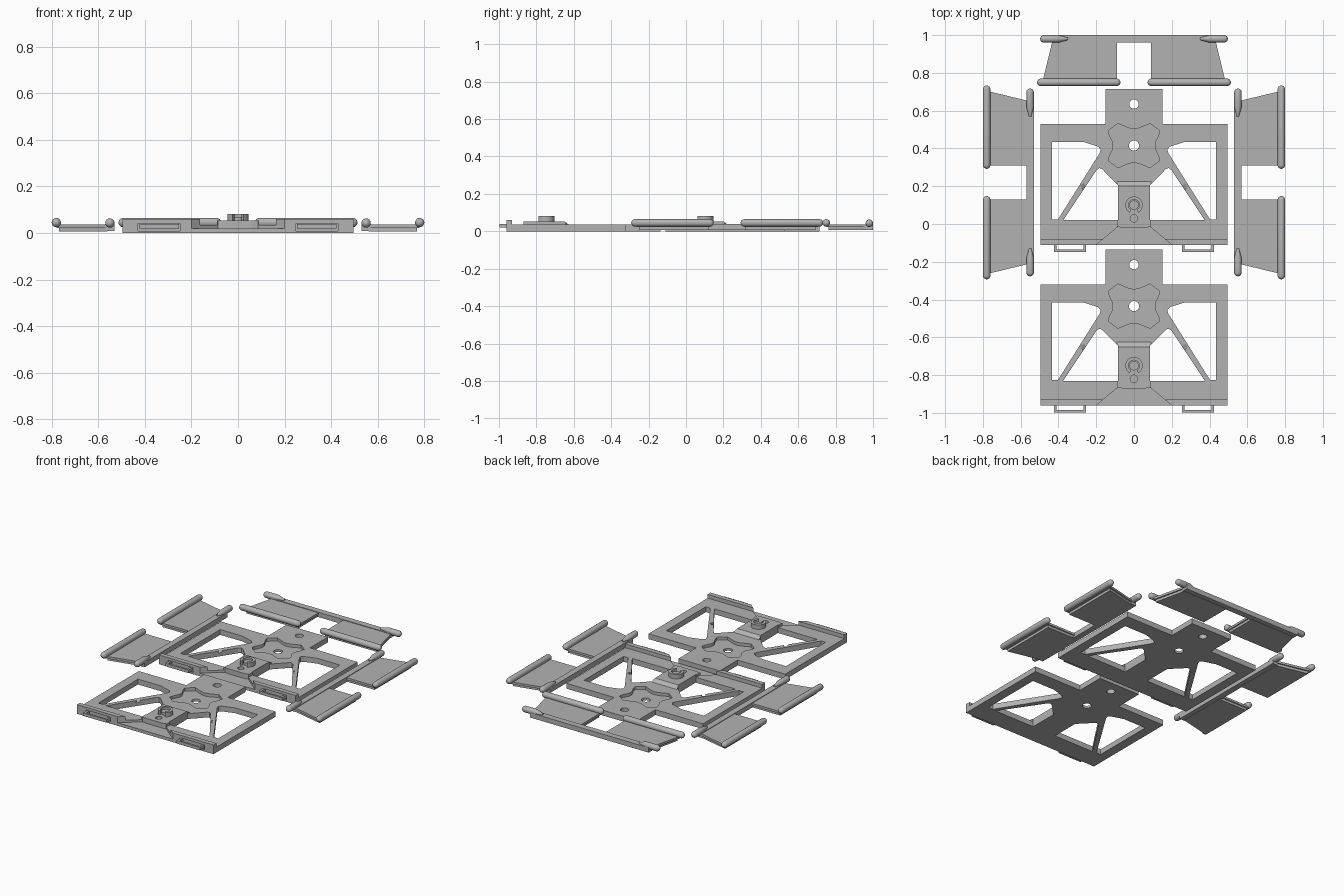
import bpy, bmesh, math
from mathutils import Matrix, Vector

if "Cube" in bpy.data.objects:
    bpy.data.objects.remove(bpy.data.objects["Cube"])

GREY = bpy.data.materials.new("light_grey")
GREY.diffuse_color = (0.45, 0.45, 0.45, 1)
GREY.use_nodes = True
GREY.node_tree.nodes["Principled BSDF"].inputs["Base Color"].default_value = GREY.diffuse_color


def finish(name, bm, smooth=False):
    bmesh.ops.recalc_face_normals(bm, faces=bm.faces)
    me = bpy.data.meshes.new(name)
    bm.to_mesh(me)
    bm.free()
    me.materials.append(GREY)
    ob = bpy.data.objects.new(name, me)
    bpy.context.collection.objects.link(ob)
    if smooth:
        activate(ob)
        bpy.ops.object.shade_smooth_by_angle(angle=math.radians(35))
    return ob


def activate(ob):
    bpy.ops.object.select_all(action='DESELECT')
    ob.select_set(True)
    bpy.context.view_layer.objects.active = ob


def add_prism(bm, pts, lo, hi, axis='z'):
    """Extrude a flat outline along z, or a (y, z) profile along x."""
    put = (lambda p, h: (p[0], p[1], h)) if axis == 'z' else (lambda p, h: (h, p[0], p[1]))
    a = [bm.verts.new(put(p, lo)) for p in pts]
    b = [bm.verts.new(put(p, hi)) for p in pts]
    bm.faces.new(a)
    bm.faces.new(b)
    for i in range(len(pts)):
        j = (i + 1) % len(pts)
        bm.faces.new((a[i], a[j], b[j], b[i]))


def prism(name, pts, lo, hi, axis='z'):
    bm = bmesh.new()
    add_prism(bm, pts, lo, hi, axis)
    return finish(name, bm)


def rect(x0, x1, y0, y1):
    return [(x0, y0), (x1, y0), (x1, y1), (x0, y1)]


def circle(y, r, n=24):
    return [(r * math.cos(k * math.tau / n), y + r * math.sin(k * math.tau / n)) for k in range(n)]


def mirrored(pts):
    return [(-x, y) for x, y in pts]


def combine(ob, tool, op):
    """Apply a boolean and drop the tool object."""
    activate(ob)
    m = ob.modifiers.new("bool", 'BOOLEAN')
    m.operation, m.solver, m.object = op, 'EXACT', tool
    bpy.ops.object.modifier_apply(modifier=m.name)
    bpy.data.objects.remove(tool)


# ---- Base plate: side profile with a raised front rail, then cut to shape
plate = prism("base_plate", [(-0.11, 0), (0.715, 0), (0.715, 0.035), (-0.08, 0.035),
                             (-0.08, 0.06), (-0.11, 0.06)], -0.495, 0.495, 'x')
# raised centre bridge with a sloped back
combine(plate, prism("bridge", [(-0.03, 0.025), (0.24, 0.025), (0.225, 0.035), (0.20, 0.053),
                                (-0.03, 0.053)], -0.09, 0.09, 'x'), 'UNION')

outer_window = [(-0.434, 0.025), (-0.402, 0.025), (-0.182, 0.375), (-0.176, 0.395),
                (-0.19, 0.41), (-0.27, 0.435), (-0.434, 0.435)]
inner_window = [(-0.375, 0.02), (-0.085, 0.02), (-0.085, 0.205), (-0.168, 0.29),
                (-0.183, 0.296), (-0.198, 0.285)]
tab_corner = rect(-0.6, -0.15, 0.53, 0.8)
clip_pocket = rect(-0.43, -0.25, -0.12, -0.10)
cuts = []
for pts, lo, hi in ((outer_window, -0.1, 0.2), (inner_window, -0.1, 0.2),
                    (tab_corner, -0.1, 0.2), (clip_pocket, 0.01, 0.042)):
    cuts += [(pts, lo, hi), (mirrored(pts), lo, hi)]

# lobed recess, front notch, round holes
lobe = [(0, 0.503), (0.025, 0.507), (0.085, 0.532), (0.135, 0.495), (0.13, 0.47), (0.11, 0.43),
        (0.11, 0.40), (0.13, 0.36), (0.135, 0.335), (0.085, 0.298), (0.025, 0.323), (0, 0.327)]
lobe += [(-x, y) for x, y in lobe[-2:0:-1]]
notch = [(-0.212, -0.12), (-0.085, -0.015), (-0.06, -0.02),
         (0.06, -0.02), (0.085, -0.015), (0.212, -0.12)]
cuts += [(lobe, 0.015, 0.1), (notch, 0.02, 0.1), (circle(0.415, 0.027), -0.1, 0.2),
         (circle(0.635, 0.025), -0.1, 0.2), (circle(0.03, 0.02), 0.02, 0.2)]
for pts, lo, hi in cuts:
    combine(plate, prism("cutter", pts, lo, hi), 'DIFFERENCE')

# small slanted nick in each diagonal arm
for s in (-1, 1):
    bm = bmesh.new()
    bmesh.ops.create_cube(bm, size=1, matrix=Matrix.Translation((s * 0.268, 0.20, 0.043))
                          @ Matrix.Rotation(-s * math.radians(32), 4, 'Z')
                          @ Matrix.Rotation(math.radians(25), 4, 'X')
                          @ Matrix.Diagonal((0.022, 0.075, 0.025, 1)))
    combine(plate, finish("cutter", bm), 'DIFFERENCE')

# ---- Post: open ring around a short pin
bm = bmesh.new()
arc = [math.radians(-90 + 30 + 300 * k / 24) for k in range(25)]
ring = [(0.046 * math.cos(a), 0.10 + 0.046 * math.sin(a)) for a in arc]
ring += [(0.029 * math.cos(a), 0.10 + 0.029 * math.sin(a)) for a in reversed(arc)]
add_prism(bm, ring, 0.05, 0.082)
add_prism(bm, circle(0.10, 0.025), 0.05, 0.07)
post = finish("post", bm, True)

# ---- Wire clips on the front edge
bm = bmesh.new()
for s in (-1, 1):
    u = [(0.254, -0.10), (0.254, -0.148), (0.423, -0.148), (0.423, -0.10),
         (0.409, -0.10), (0.409, -0.136), (0.268, -0.136), (0.268, -0.10)]
    add_prism(bm, [(s * x, y) for x, y in u], 0.02, 0.04)
clips = finish("front_clips", bm)

# second set of plate, post and clips, further forward
for ob in (plate, post, clips):
    twin = ob.copy()
    twin.name = "front_" + ob.name
    twin.location.y = -0.85
    bpy.context.collection.objects.link(twin)
    if ob is plate:
        twin.data = ob.data.copy()
        combine(twin, prism("cutter", rect(-0.04, 0.04, 0.12, 0.17), -0.01, 0.02), 'DIFFERENCE')


# ---- Hinged flaps: x runs along the hinge strip, y runs outwards from it
def add_lathe(bm, profile, y, z, n=16):
    rings = []
    for x, r in profile:
        rings.append([bm.verts.new((x, y + r * math.cos(k * math.tau / n),
                                    z + r * math.sin(k * math.tau / n))) for k in range(n)])
    for a, b in zip(rings, rings[1:]):
        for k in range(n):
            j = (k + 1) % n
            bm.faces.new((a[k], a[j], b[j], b[k]))
    bm.faces.new(rings[0])
    bm.faces.new(rings[-1])


def round_end(x, r, direction):
    return [(x - direction * r * (1 - math.sin(math.radians(t))),
             max(r * math.cos(math.radians(t)), 0.002)) for t in (0, 22, 45, 67, 88)]


R = 0.02
panel_bm, rod_bm = bmesh.new(), bmesh.new()
add_prism(panel_bm, rect(-0.43, 0.43, 0, 0.04), 0.008, 0.04)
for s in (-1, 1):
    top = [(0.09, 0.035), (0.433, 0.035), (0.485, 0.25), (0.09, 0.25)]
    low = [(0.098, 0.03), (0.424, 0.03), (0.472, 0.238), (0.098, 0.238)]
    add_prism(panel_bm, [(s * x, y) for x, y in top], 0.022, 0.036)
    add_prism(panel_bm, [(s * x, y) for x, y in low], 0.006, 0.022)
    # outer rod, round at both ends
    rod = list(reversed(round_end(0.072, R, -1))) + round_end(0.513, R, 1)
    add_lathe(rod_bm, [(s * x, r) for x, r in rod], 0.25, 0.045)
    # hinge pin, tapering into the strip
    pin = [(0.35, 0.006), (0.40, R)] + round_end(0.497, R, 1)[0:]
    add_lathe(rod_bm, [(s * x, r) for x, r in pin], 0.02, 0.043)
panel = finish("flap_panel", panel_bm)
rods = finish("flap_rods", rod_bm, True)

# right, left and back flaps
spots = [("right", (0.53, 0.22, 0), -90), ("left", (-0.53, 0.22, 0), 90), ("back", (0, 1.0, 0), 180)]
for side, loc, turn in spots:
    for ob in (panel, rods):
        part = ob.copy()
        part.name = side + "_" + ob.name
        part.matrix_world = Matrix.Translation(Vector(loc)) @ Matrix.Rotation(math.radians(turn), 4, 'Z')
        bpy.context.collection.objects.link(part)
for ob in (panel, rods):
    bpy.data.objects.remove(ob)
